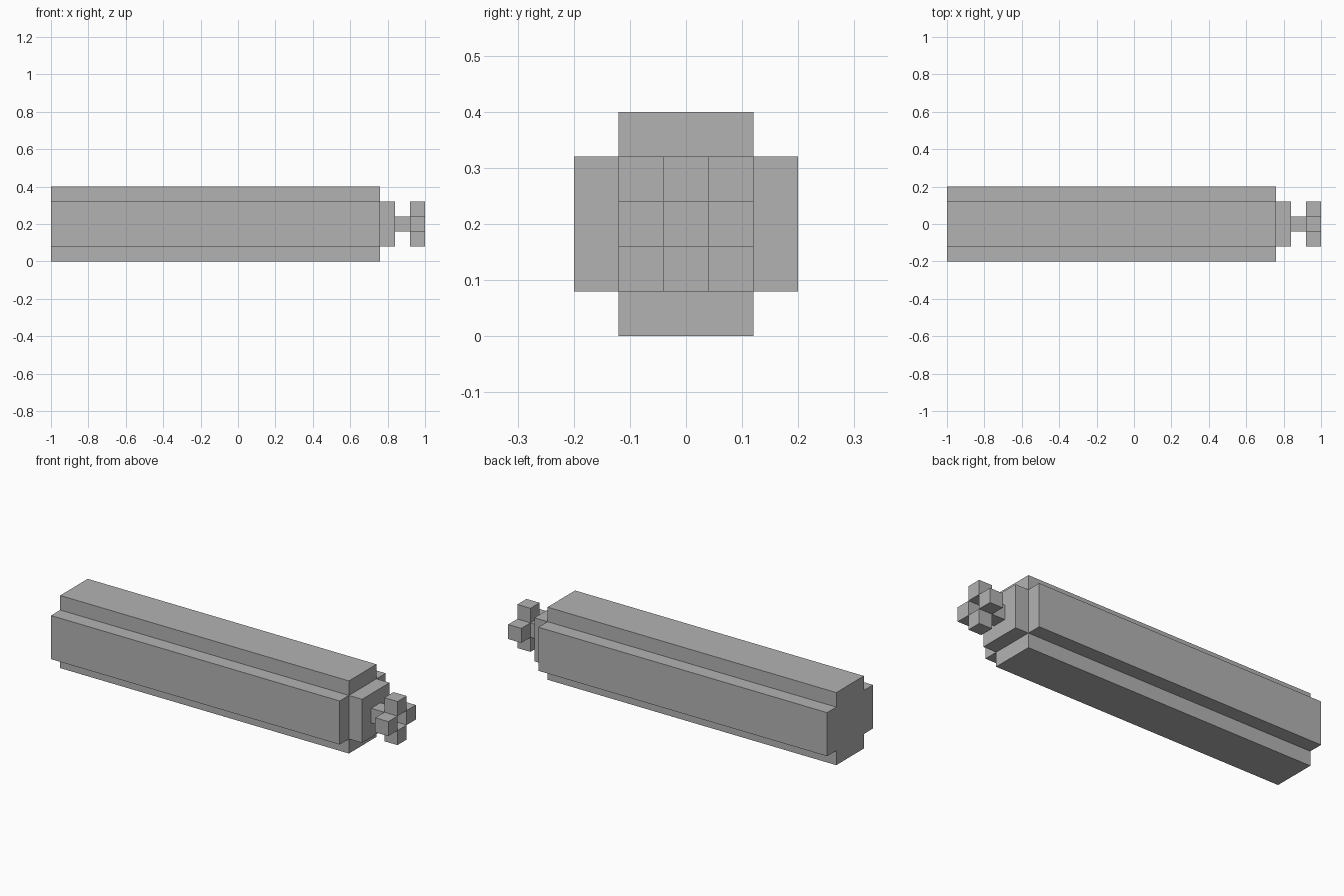
import bpy
import bmesh
from mathutils import Matrix

cube = bpy.data.objects.get("Cube")
if cube:
    bpy.data.objects.remove(cube, do_unlink=True)

U = 0.08      # block size
MID = 0.2     # height of the long axis

grey = bpy.data.materials.new("plain grey")
grey.use_nodes = True
grey.diffuse_color = (0.45, 0.45, 0.45, 1)
grey.node_tree.nodes["Principled BSDF"].inputs["Base Color"].default_value = (0.45, 0.45, 0.45, 1)


def finish(name, bm):
    bmesh.ops.recalc_face_normals(bm, faces=bm.faces)
    mesh = bpy.data.meshes.new(name)
    bm.to_mesh(mesh)
    bm.free()
    mesh.materials.append(grey)
    obj = bpy.data.objects.new(name, mesh)
    bpy.context.collection.objects.link(obj)


def box(name, x0, x1, width, y=0, z=MID):
    bm = bmesh.new()
    place = Matrix.Translation(((x0 + x1) / 2, y, z))
    size = Matrix.Diagonal((x1 - x0, width, width, 1))
    bmesh.ops.create_cube(bm, size=1, matrix=place @ size)
    finish(name, bm)


# Long body: a square section with notched corners, extruded along x
a, b = 1.5 * U, 2.5 * U
corner = [(b, a), (a, a), (a, b)]
section = []
for turn in range(4):
    section += corner
    corner = [(-z, y) for y, z in corner]
bm = bmesh.new()
end = bm.faces.new([bm.verts.new((-1, y, MID + z)) for y, z in section])
grown = bmesh.ops.extrude_face_region(bm, geom=[end], use_keep_orig=True)
moved = [g for g in grown["geom"] if isinstance(g, bmesh.types.BMVert)]
bmesh.ops.translate(bm, verts=moved, vec=(22 * U, 0, 0))
finish("body", bm)

# End cap and thin stem
box("end_cap", 1 - 3 * U, 1 - 2 * U, 3 * U)
box("stem", 1 - 2 * U, 1 - U, U)

# Four blocks around the open tip of the stem
for name, dy, dz in (("left_tip", 0, 1), ("right_tip", 0, -1),
                     ("front_tip", -1, 0), ("back_tip", 1, 0)):
    label = {1: "upper_tip", -1: "lower_tip"}.get(dz, name)
    box(label, 1 - U, 1, U, dy * U, MID + dz * U)
